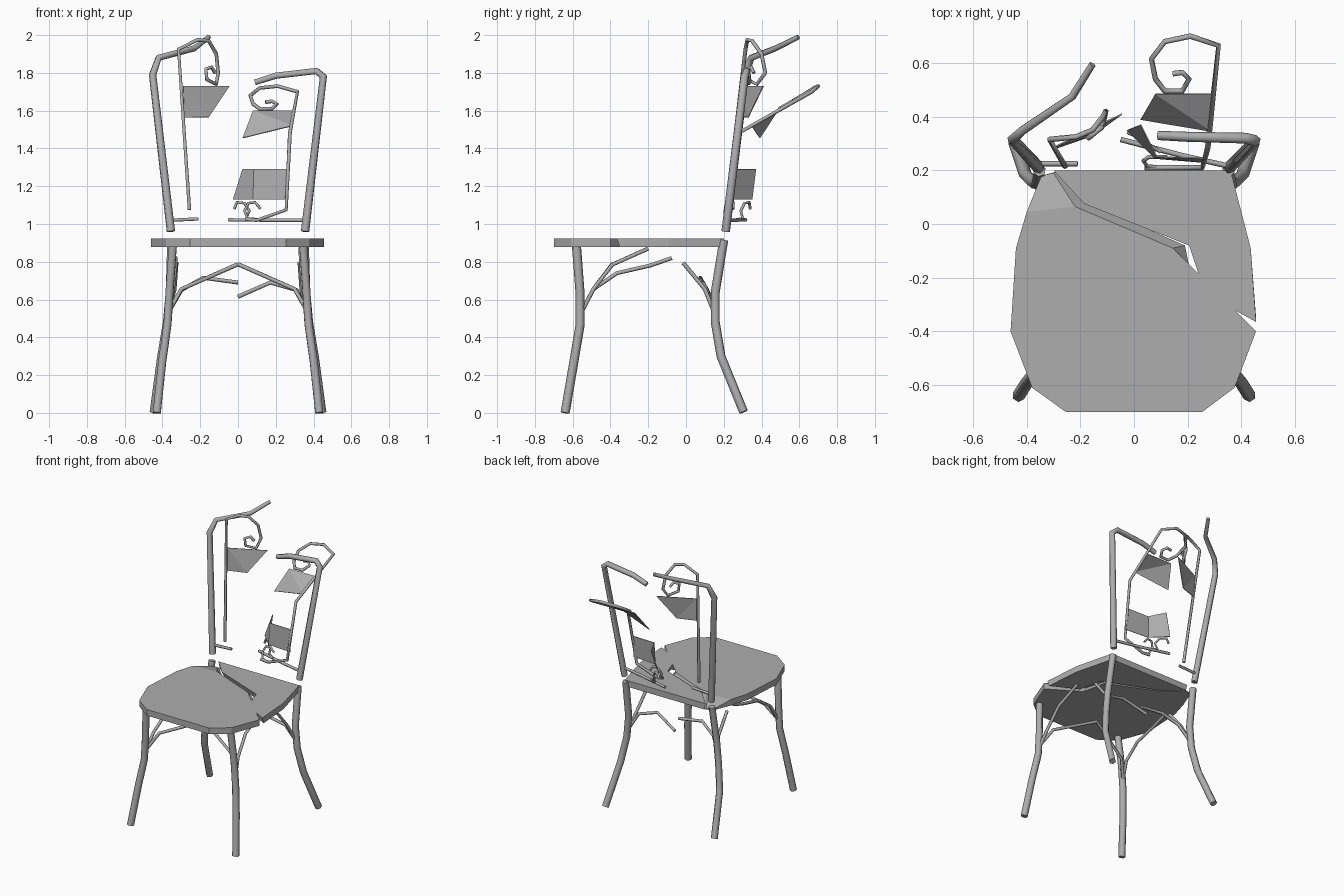
import bpy, bmesh

grey = bpy.data.materials.new("iron_grey")
grey.diffuse_color = (0.42, 0.42, 0.42, 1)


def add(name, mesh):
    ob = bpy.data.objects.new(name, mesh)
    bpy.context.collection.objects.link(ob)
    mesh.materials.clear()
    mesh.materials.append(grey)
    return ob


def tube(name, pts, r, end=1.0):
    """Faceted round bar along a polyline, tapering to r * end."""
    cu = bpy.data.curves.new(name, 'CURVE')
    cu.dimensions = '3D'
    cu.bevel_depth = r
    cu.bevel_resolution = 1
    cu.use_fill_caps = True
    sp = cu.splines.new('POLY')
    sp.points.add(len(pts) - 1)
    for i, (p, q) in enumerate(zip(sp.points, pts)):
        p.co = (*q, 1)
        p.radius = 1 + (end - 1) * i / (len(pts) - 1)
    tmp = bpy.data.objects.new("tmp", cu)
    bpy.context.collection.objects.link(tmp)
    bpy.context.view_layer.update()
    mesh = bpy.data.meshes.new_from_object(tmp.evaluated_get(bpy.context.evaluated_depsgraph_get()))
    bpy.data.objects.remove(tmp)
    mesh.name = name
    return add(name, mesh)


def slab(name, top, bottom):
    """Solid between two matching outlines."""
    bm = bmesh.new()
    t = [bm.verts.new(p) for p in top]
    b = [bm.verts.new(p) for p in bottom]
    n = len(t)
    bm.faces.new(t)
    bm.faces.new(b[::-1])
    for i in range(n):
        bm.faces.new((t[i], b[i], b[(i + 1) % n], t[(i + 1) % n]))
    bmesh.ops.triangulate(bm, faces=[f for f in bm.faces if len(f.verts) > 4])
    bmesh.ops.recalc_face_normals(bm, faces=bm.faces)
    mesh = bpy.data.meshes.new(name)
    bm.to_mesh(mesh)
    bm.free()
    return add(name, mesh)


def plate(name, pts, faces):
    """Thin bent sheet."""
    mesh = bpy.data.meshes.new(name)
    mesh.from_pydata(pts, [], faces)
    ob = add(name, mesh)
    mod = ob.modifiers.new("thickness", 'SOLIDIFY')
    mod.thickness = 0.005
    mod.offset = 0


def mirror(pts, s):
    return [(s * x, y, z) for x, y, z in pts]


# cracked seat: large front piece with sloping crack walls, smaller back piece
ZT, ZB = 0.922, 0.877
rim = [(-.40, .045), (-.44, -.09), (-.46, -.40), (-.38, -.61), (-.255, -.70),
       (.255, -.70), (.375, -.61), (.455, -.40)]
crack = [(.20, -.27), (.145, -.09), (-.22, .065)]
crack_low = [(.225, -.255), (.19, -.08), (-.185, .085)]
slab("seat_front_piece",
     [(x, y, ZT) for x, y in rim + crack],
     [(x, y, ZB) for x, y in rim + crack_low])
# chipped corner sloping down behind the front piece
slab("seat_chipped_corner",
     [(-.40, .045, ZT), (-.22, .065, ZT), (-.30, .19, ZB + .006), (-.345, .18, ZB + .006)],
     [(-.40, .045, ZB), (-.185, .085, ZB), (-.29, .195, ZB), (-.345, .18, ZB)])
back = [(-.30, .2), (-.185, .075), (.205, -.08), (.265, -.26), (.455, -.365),
        (.435, -.09), (.36, .2)]
back_low = [(-.29, .2), (-.17, .09), (.23, -.075), (.265, -.25), (.455, -.35),
            (.435, -.09), (.36, .2)]
slab("seat_back_piece", [(x, y, ZT) for x, y in back], [(x, y, ZB) for x, y in back_low])

# legs
for side, s in (("left", -1), ("right", 1)):
    tube("front_leg_" + side, mirror([(.43, -.64, 0), (.40, -.592, .28), (.373, -.56, .47),
                                      (.362, -.562, .65), (.345, -.58, .885)], s), .024)
    tube("back_leg_" + side, mirror([(.445, .305, .005), (.405, .185, .3), (.375, .155, .48),
                                     (.36, .155, .64), (.352, .2, .915)], s), .024)
    # front arch and rear stub of the side arch
    tube("front_brace_" + side, mirror([(.365, -.55, .54), (.30, -.49, .655), (0, -.39, .787)], s), .011)
    tube("rear_side_brace_" + side, mirror([(.37, .15, .53), (.335, .1, .655), (.325, -.015, .795)], s), .011)

# broken braces under the seat
tube("side_brace_right", [(.365, -.55, .54), (.345, -.49, .655), (.335, -.39, .785), (.33, -.2, .87)], .011)
tube("side_brace_left", [(-.365, -.55, .54), (-.345, -.49, .655), (-.335, -.365, .74),
                         (-.33, -.19, .78), (-.33, -.075, .82)], .011)
tube("back_brace_left", [(-.37, .15, .53), (-.30, .11, .65), (-.185, .075, .715), (0, .085, .69)], .011)
tube("back_brace_right", [(.37, .15, .53), (.31, .11, .65), (.17, .09, .69), (0, .13, .615)], .011)

# back posts with broken top rail
tube("back_post_left", [(-.355, .21, .96), (-.452, .315, 1.79), (-.42, .345, 1.88),
                        (-.23, .475, 1.93), (-.155, .595, 1.99)], .023, .6)
tube("back_post_right", [(.355, .21, .96), (.452, .31, 1.78), (.415, .32, 1.81),
                         (.20, .325, 1.785), (.09, .33, 1.75)], .023, .75)

# lower rail halves
tube("lower_rail_left", [(-.355, .225, 1.02), (-.21, .225, 1.027)], .01)
tube("lower_rail_right", [(.355, .215, 1.02), (.18, .255, 1.02), (-.05, .315, 1.022)], .01)

# left rod ending in a scroll
tube("left_rod_scroll", [(-.257, .215, 1.075), (-.315, .315, 1.925), (-.215, .325, 1.975),
                         (-.155, .35, 1.97), (-.115, .40, 1.90), (-.105, .42, 1.80),
                         (-.115, .375, 1.74), (-.165, .325, 1.765), (-.17, .32, 1.82),
                         (-.14, .345, 1.83), (-.12, .36, 1.80)], .0105)

# right rod folded backwards, ending in a scroll
tube("right_rod_scroll", [(.04, .21, 1.025), (.10, .21, 1.02), (.255, .21, 1.075),
                          (.275, .285, 1.485), (.315, .665, 1.70), (.21, .70, 1.73),
                          (.115, .68, 1.72), (.065, .615, 1.68), (.08, .54, 1.635),
                          (.115, .495, 1.61), (.18, .495, 1.61), (.205, .54, 1.635),
                          (.18, .565, 1.65), (.145, .56, 1.645)], .0105)

# small curls at the foot of the right rod
tube("curl_right", [(.10, .21, 1.02), (.05, .215, 1.03), (.035, .235, 1.07),
                    (.055, .25, 1.11), (.09, .25, 1.115), (.12, .25, 1.08)], .008)
tube("curl_left", [(-.02, .34, 1.08), (-.005, .335, 1.115), (.035, .31, 1.11),
                   (.06, .29, 1.07), (.045, .30, 1.03), (.10, .27, 1.025)], .008)

# bent sheet plates
plate("upper_left_plate", [(-.29, .29, 1.73), (-.045, .41, 1.73), (-.155, .33, 1.565),
                           (-.285, .285, 1.565)], [(0, 1, 2), (0, 2, 3)])
plate("upper_right_plate", [(.08, .485, 1.60), (.297, .485, 1.60), (.29, .345, 1.52),
                            (.025, .39, 1.455)], [(0, 1, 2), (0, 2, 3)])
plate("lower_plate", [(.025, .37, 1.29), (.085, .25, 1.29), (.265, .245, 1.29),
                      (-.025, .35, 1.13), (.08, .245, 1.13), (.265, .23, 1.13)],
      [(0, 1, 4, 3), (1, 2, 5, 4)])
